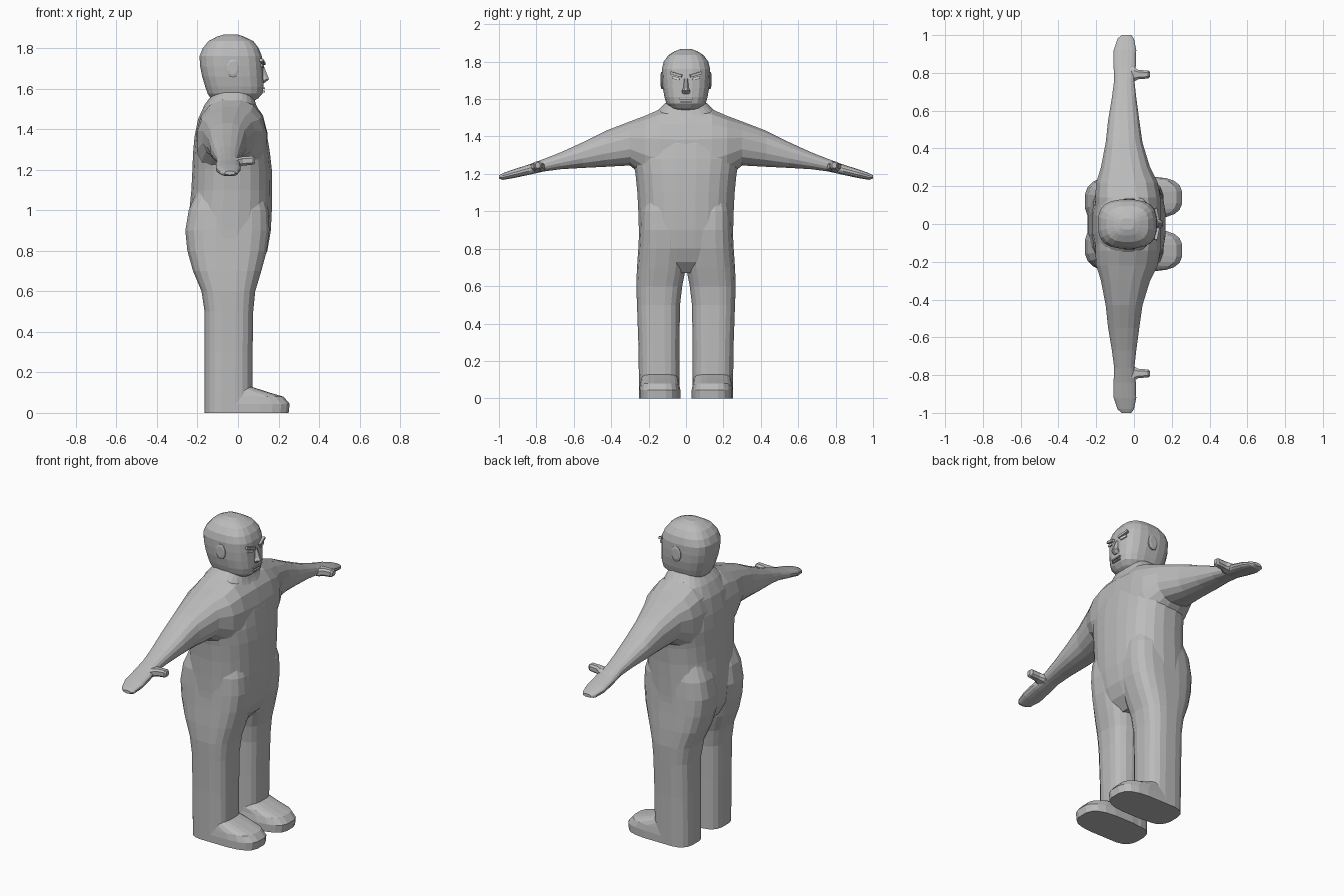
import bpy, bmesh, math
from mathutils import Vector


def material(name, v):
    m = bpy.data.materials.new(name)
    m.diffuse_color = (v, v, v, 1)
    return m


GREY = material("plain grey", 0.5)
LIGHT = material("light grey", 0.75)


def finish(name, bm, mat):
    bmesh.ops.recalc_face_normals(bm, faces=bm.faces)
    me = bpy.data.meshes.new(name)
    bm.to_mesh(me)
    bm.free()
    me.materials.append(mat)
    ob = bpy.data.objects.new(name, me)
    bpy.context.collection.objects.link(ob)
    return ob


def loft(name, axis, sections, segs=20, n=2.5, side=1, mat=GREY):
    """Skin rounded sections (pos, a0, a1, b0, b1) along an axis; side mirrors y."""
    bm = bmesh.new()
    rings = []
    for pos, a0, a1, b0, b1 in sections:
        ring = []
        for i in range(segs):
            t = 2 * math.pi * (i + 0.5) / segs
            c, s = math.cos(t), math.sin(t)
            # normalised so that the widest points reach the given limits
            k = abs(math.cos(math.pi / segs)) ** (2 / n)
            a = (a0 + a1) / 2 + (a1 - a0) / 2 * min(1, abs(c) ** (2 / n) / k) * (1 if c > 0 else -1)
            b = (b0 + b1) / 2 + (b1 - b0) / 2 * min(1, abs(s) ** (2 / n) / k) * (1 if s > 0 else -1)
            p = {"x": (pos, a, b), "y": (a, pos, b), "z": (a, b, pos)}[axis]
            ring.append(bm.verts.new((p[0], p[1] * side, p[2])))
        rings.append(ring)
    for r, q in zip(rings, rings[1:]):
        for i in range(segs):
            j = (i + 1) % segs
            bm.faces.new((r[i], r[j], q[j], q[i]))
    bm.faces.new(rings[0])
    bm.faces.new(rings[-1])
    return finish(name, bm, mat)


def upright(name, rows, **kw):
    """Loft along z of rows (z, x0, x1, half width)."""
    return loft(name, "z", [(z, x0, x1, -w, w) for z, x0, x1, w in rows], **kw)


def plate(name, size, loc, rot=(0, 0, 0), mat=GREY):
    bm = bmesh.new()
    bmesh.ops.create_cube(bm, size=1)
    bmesh.ops.scale(bm, vec=Vector(size), verts=bm.verts)
    ob = finish(name, bm, mat)
    ob.location, ob.rotation_euler = loc, rot
    return ob


# torso up to the neck
upright("torso", [
    (.67, -.15, .06, .18), (.73, -.20, .115, .25), (.80, -.235, .145, .252),
    (.90, -.245, .162, .252), (1.0, -.24, .167, .255), (1.1, -.23, .168, .26),
    (1.2, -.225, .167, .27), (1.28, -.222, .158, .285), (1.36, -.215, .145, .26),
    (1.45, -.197, .12, .22), (1.52, -.165, .09, .17), (1.58, -.12, .07, .11)], segs=24)

# shoulders, arms and mitten hands as one sweep from fingertip to fingertip
half_arm = [
    (.0, -.205, .145, 1.08, 1.56), (.14, -.205, .14, 1.12, 1.545),
    (.22, -.20, .125, 1.18, 1.51), (.30, -.175, .085, 1.245, 1.48),
    (.43, -.15, .045, 1.238, 1.43), (.55, -.137, .028, 1.232, 1.37),
    (.67, -.117, .012, 1.225, 1.315), (.76, -.105, .002, 1.213, 1.28),
    (.84, -.108, .01, 1.195, 1.25), (.92, -.108, .012, 1.178, 1.225),
    (.98, -.088, .0, 1.168, 1.203), (1.0, -.065, -.015, 1.175, 1.193)]
loft("arms", "y", [(-r[0],) + r[1:] for r in half_arm[:0:-1]] + half_arm, segs=16, n=2.4)

for s, label in ((1, "left"), (-1, "right")):
    # leg with rounded seat
    loft(label + "_leg", "z", [
        (.0, -.165, .07, .035, .25), (.3, -.165, .072, .035, .255),
        (.5, -.165, .075, .032, .262), (.6, -.18, .085, .02, .266),
        (.7, -.222, .115, .0, .262), (.8, -.25, .142, -.01, .255),
        (.9, -.26, .155, -.01, .25), (1.0, -.243, .15, .0, .245),
        (1.1, -.20, .12, .03, .22)], n=2.9, side=s)
    # foot
    loft(label + "_foot", "z", [
        (.0, -.163, .25, .03, .25), (.045, -.163, .255, .03, .25),
        (.08, -.16, .225, .038, .245), (.102, -.16, .15, .04, .24),
        (.128, -.155, .07, .05, .235)], n=3, side=s)
    # thumb
    loft(label + "_thumb", "x", [
        (-.06, .75, .84, 1.21, 1.25), (.0, .755, .83, 1.213, 1.26),
        (.025, .767, .815, 1.22, 1.265), (.075, .77, .813, 1.225, 1.267),
        (.085, .78, .805, 1.232, 1.26)], segs=8, n=2.8, side=s)
    # ear
    loft(label + "_ear", "y", [
        (.10, -.055, .005, 1.655, 1.745), (.132, -.055, .005, 1.655, 1.745),
        (.136, -.045, -.005, 1.67, 1.735)], segs=10, n=2, side=s)
    # eye and slanted brow
    plate(label + "_eye", (.008, .04, .014), (.121, s * .055, 1.712), (s * .15, 0, s * .2), LIGHT)
    plate(label + "_brow", (.016, .065, .014), (.121, s * .053, 1.732), (s * .28, 0, s * .2))

# head
upright("head", [
    (1.535, -.10, .07, .07), (1.552, -.135, .10, .085), (1.575, -.15, .12, .105),
    (1.61, -.162, .126, .115), (1.66, -.177, .124, .124), (1.71, -.187, .122, .128),
    (1.76, -.19, .118, .129), (1.80, -.174, .102, .119), (1.835, -.145, .075, .094),
    (1.856, -.105, .03, .06), (1.867, -.07, .0, .03)], n=2.8)

# nose, lips and chin
upright("nose", [(1.71, .10, .128, .010), (1.66, .10, .148, .014), (1.645, .10, .153, .022),
                 (1.628, .10, .13, .02)], segs=8, n=2)
plate("upper_lip", (.012, .07, .008), (.126, 0, 1.602))
plate("lower_lip", (.012, .06, .008), (.126, 0, 1.586))
